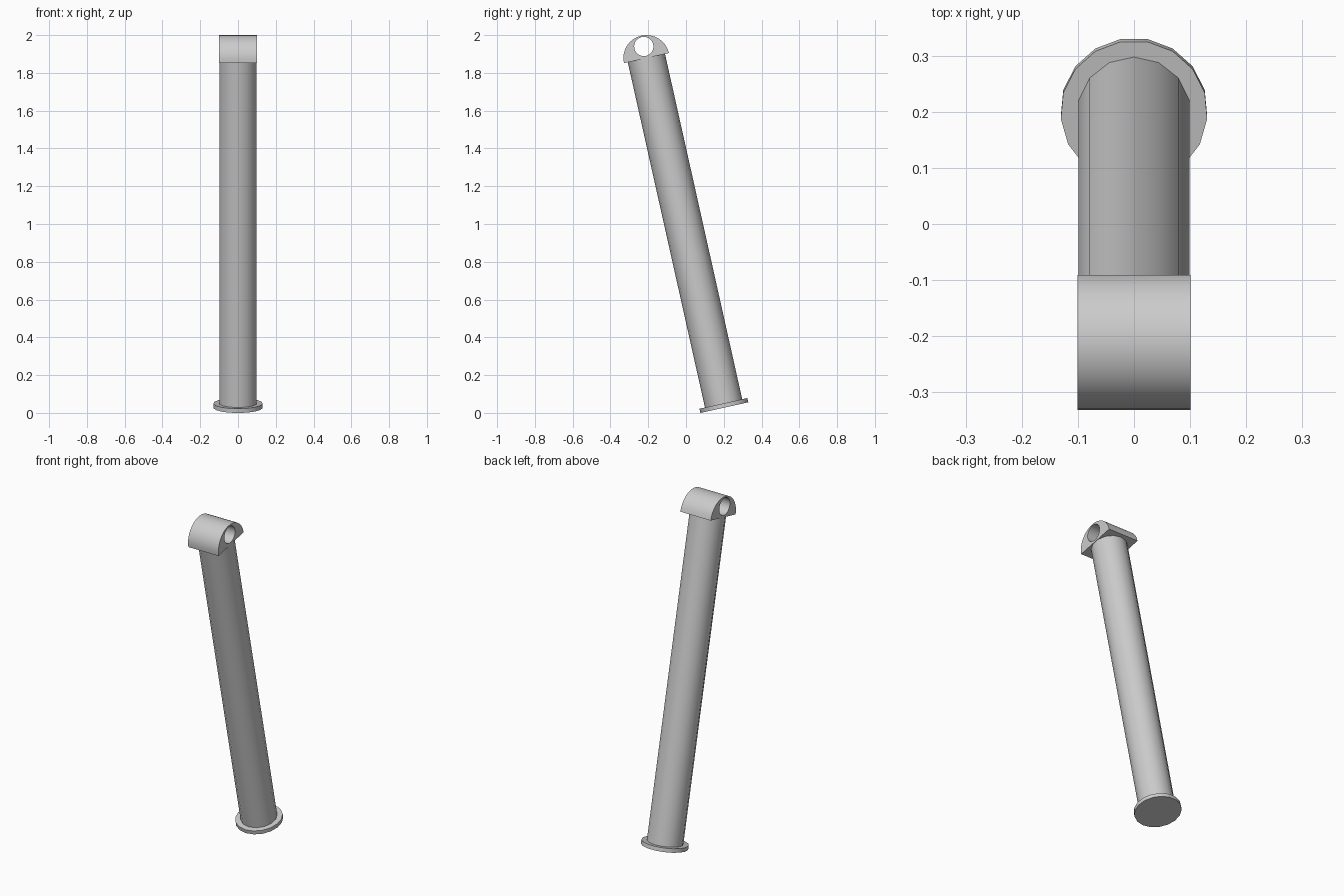
import bpy, bmesh
from math import sin, cos, pi, radians
from mathutils import Matrix, Vector

cube = bpy.data.objects.get("Cube")
if cube:
    bpy.data.objects.remove(cube, do_unlink=True)

TILT = radians(12.6)
LENGTH = 1.896          # flange underside to head underside
FLANGE_T = 0.023
HEAD_R = 0.122
LEAN = Matrix.Translation((0, 0.204, 0.028)) @ Matrix.Rotation(TILT, 4, 'X')
CROSSWISE = Matrix(((0, 0, 1, 0), (1, 0, 0, 0), (0, 1, 0, 0), (0, 0, 0, 1)))

grey = bpy.data.materials.new("plain grey")
grey.use_nodes = True
colour = (0.6, 0.6, 0.6, 1)
grey.diffuse_color = colour
grey.node_tree.nodes["Principled BSDF"].inputs["Base Color"].default_value = colour


def arc(radius, count, start=0.0, sweep=2 * pi, centre=(0, 0), closed=True):
    steps = count if closed else count - 1
    return [(centre[0] + radius * cos(start + sweep * i / steps),
             centre[1] + radius * sin(start + sweep * i / steps)) for i in range(count)]


def prism(name, loops, low, high, turn=Matrix()):
    """Extrude an outline, with optional hole loops, from low to high."""
    bm = bmesh.new()
    for loop in loops:
        verts = [bm.verts.new((u, v, low)) for u, v in loop]
        for a, b in zip(verts, verts[1:] + verts[:1]):
            bm.edges.new((a, b))
    bmesh.ops.triangle_fill(bm, edges=bm.edges[:], use_beauty=True)
    top = bmesh.ops.extrude_face_region(bm, geom=bm.faces[:], use_keep_orig=True)
    moved = [g for g in top["geom"] if isinstance(g, bmesh.types.BMVert)]
    bmesh.ops.translate(bm, verts=moved, vec=Vector((0, 0, high - low)))
    bmesh.ops.recalc_face_normals(bm, faces=bm.faces[:])
    bm.transform(LEAN @ turn)
    mesh = bpy.data.meshes.new(name)
    bm.to_mesh(mesh)
    bm.free()
    mesh.materials.append(grey)
    mesh.shade_smooth()
    mesh.set_sharp_from_angle(angle=radians(32))
    obj = bpy.data.objects.new(name, mesh)
    bpy.context.collection.objects.link(obj)
    return obj


# Round foot flange and the leaning tube
prism("foot_flange", [arc(0.131, 17, -pi / 2)], 0, FLANGE_T)
prism("tube", [arc(0.101, 14, pi / 2)], FLANGE_T, LENGTH)

# Half-round head with a cross hole for a pin
outline = arc(HEAD_R, 17, 0, pi, (0, LENGTH), closed=False)
pin_hole = arc(0.051, 24, 0, centre=(0, LENGTH + 0.063))
prism("pivot_head", [outline, pin_hole], -0.101, 0.101, CROSSWISE)
